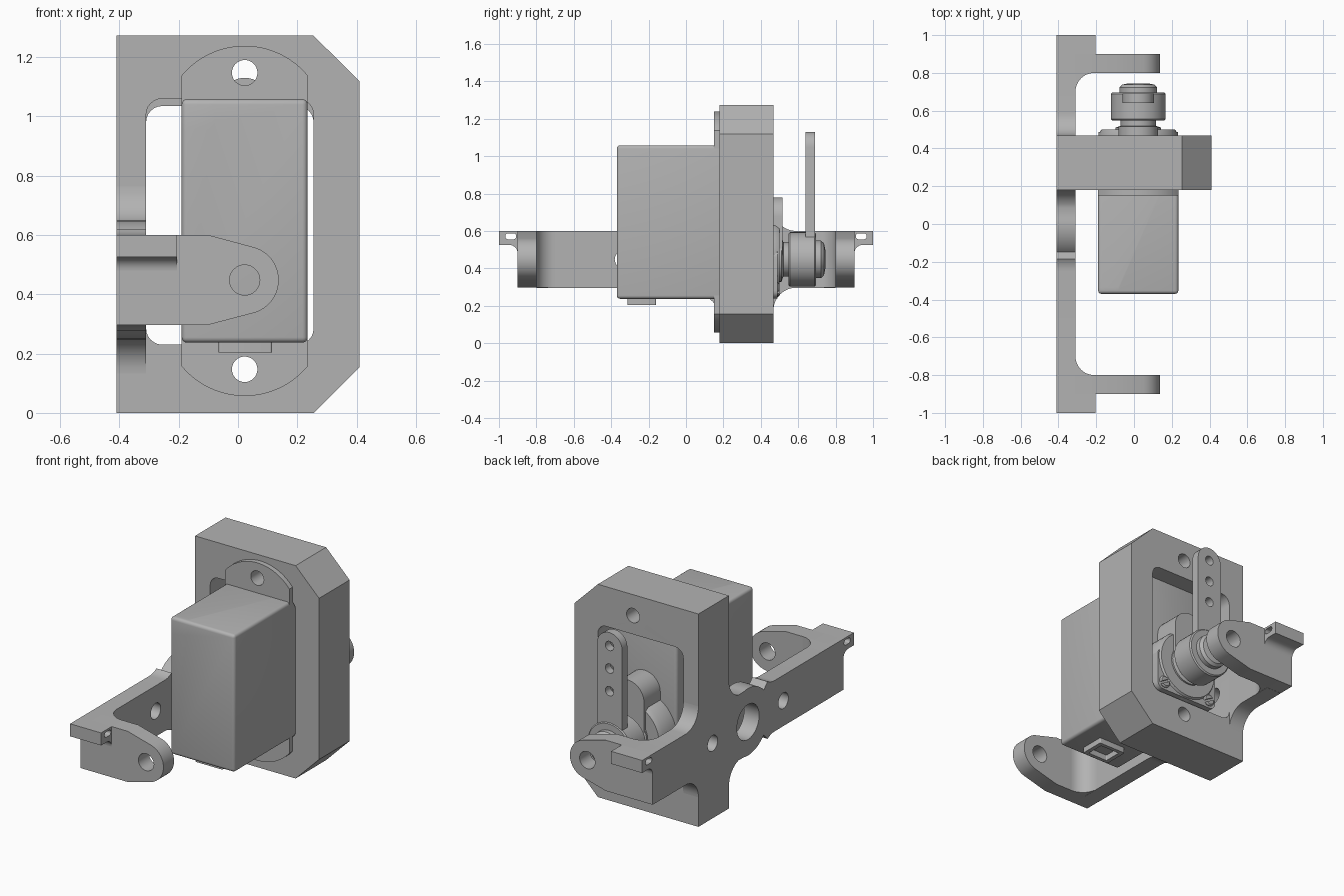
import bpy, bmesh, math
from mathutils import Matrix, Vector

old = bpy.data.objects.get("Cube")
if old:
    bpy.data.objects.remove(old)

grey = bpy.data.materials.new("light_grey")
grey.use_nodes = True
COLOR = (0.45, 0.45, 0.45, 1)
grey.diffuse_color = COLOR
grey.node_tree.nodes["Principled BSDF"].inputs["Base Color"].default_value = COLOR

CX, CZ = 0.0225, 0.448      # output shaft axis
FRONT, BACK = 0.18, 0.468   # frame faces along y
AXES = {"xz": (0, 2, 1), "yz": (1, 2, 0), "xy": (0, 1, 2)}


def finish(obj):
    me = obj.data
    for p in me.polygons:
        p.use_smooth = True
    me.set_sharp_from_angle(angle=math.radians(32))
    return obj


def add_mesh(name, bm):
    bmesh.ops.recalc_face_normals(bm, faces=bm.faces)
    me = bpy.data.meshes.new(name)
    bm.to_mesh(me)
    bm.free()
    me.materials.clear()
    me.materials.append(grey)
    obj = bpy.data.objects.new(name, me)
    bpy.context.collection.objects.link(obj)
    return finish(obj)


def evaluated(obj):
    dg = bpy.context.evaluated_depsgraph_get()
    return bpy.data.meshes.new_from_object(obj.evaluated_get(dg), depsgraph=dg)


def prism(name, plane, loops, a, b):
    """Extrude an outline (with hole loops) from a to b along the plane's normal."""
    cu = bpy.data.curves.new(name, "CURVE")
    cu.dimensions, cu.fill_mode, cu.extrude = "2D", "BOTH", (b - a) / 2
    for loop in loops:
        sp = cu.splines.new("POLY")
        sp.points.add(len(loop) - 1)
        for pt, (u, v) in zip(sp.points, loop):
            pt.co = (u, v, 0, 1)
        sp.use_cyclic_u = True
    tmp = bpy.data.objects.new(name, cu)
    bpy.context.collection.objects.link(tmp)
    bpy.context.view_layer.update()
    me = evaluated(tmp)
    bpy.data.objects.remove(tmp)
    bm = bmesh.new()
    bm.from_mesh(me)
    bpy.data.meshes.remove(me)
    bmesh.ops.remove_doubles(bm, verts=bm.verts, dist=1e-5)
    iu, iv, iw = AXES[plane]
    for vert in bm.verts:
        u, v, w = vert.co
        vert.co[iu], vert.co[iv], vert.co[iw] = u, v, w + (a + b) / 2
    return add_mesh(name, bm)


def arc(u, v, r, start, end, n=12):
    return [(u + r * math.cos(t), v + r * math.sin(t)) for t in
            (math.radians(start + (end - start) * i / n) for i in range(n + 1))]


def circle(u, v, r, n=32):
    return arc(u, v, r, 0, 360, n)[:-1]


def rounded(u0, u1, v0, v1, r):
    return (arc(u1 - r, v1 - r, r, 0, 90, 6) + arc(u0 + r, v1 - r, r, 90, 180, 6)
            + arc(u0 + r, v0 + r, r, 180, 270, 6) + arc(u1 - r, v0 + r, r, 270, 360, 6))


def box(name, x0, x1, y0, y1, z0, z1, bevel=0):
    bm = bmesh.new()
    bmesh.ops.create_cube(bm, size=1)
    for v in bm.verts:
        v.co = ((x0 + x1) / 2 + v.co.x * (x1 - x0), (y0 + y1) / 2 + v.co.y * (y1 - y0),
                (z0 + z1) / 2 + v.co.z * (z1 - z0))
    if bevel:
        bmesh.ops.bevel(bm, geom=bm.edges[:], offset=bevel, segments=4, profile=0.5,
                        affect="EDGES")
    return add_mesh(name, bm)


def lathe(name, profile, x, z, steps=48):
    """Revolve (radius, y) points about an axis parallel to y."""
    bm = bmesh.new()
    vs = [bm.verts.new((r, y, 0)) for r, y in profile]
    es = [bm.edges.new(pair) for pair in zip(vs, vs[1:])]
    bmesh.ops.spin(bm, geom=vs + es, cent=(0, 0, 0), axis=(0, 1, 0),
                   angle=math.tau, steps=steps, use_duplicate=False)
    bmesh.ops.remove_doubles(bm, verts=bm.verts, dist=1e-5)
    bmesh.ops.translate(bm, verts=bm.verts, vec=(x, 0, z))
    return add_mesh(name, bm)


def cut(obj, cutter):
    mod = obj.modifiers.new("cut", "BOOLEAN")
    mod.operation, mod.solver, mod.object = "DIFFERENCE", "EXACT", cutter
    bpy.context.view_layer.update()
    me = evaluated(obj)
    obj.modifiers.clear()
    obj.data = me
    bpy.data.objects.remove(cutter)
    return finish(obj)


def slotted_screw(name, x, z, r, base, top, angle):
    """Screw head along y, with its slot in the face at top."""
    d = 1 if top > base else -1
    head = lathe(name, [(0, base), (r, base), (r, top - d * 0.008),
                        (r - 0.008, top), (0, top)], x, z, 32)
    groove = box("slot_cutter", -r * 1.3, r * 1.3, -0.015, 0.015, -0.007, 0.007)
    groove.data.transform(Matrix.Translation((x, top, z))
                          @ Matrix.Rotation(math.radians(angle), 4, "Y"))
    return cut(head, groove)


# Frame: chamfered plate with a stepped window and two screw holes
outline = [(-0.41, 0), (0.255, 0), (0.41, 0.155), (0.41, 1.118), (0.255, 1.272), (-0.41, 1.272)]
ears = [circle(CX, z, 0.043) for z in (0.147, 1.147)]
for name, y0, y1, top in (("frame_front", FRONT, 0.36, 1.06), ("frame_back", 0.36, BACK, 1.035)):
    part = prism(name, "xz", [outline, rounded(-0.31, 0.255, 0.23, top, 0.055)] + ears, y0, y1)
    cut(part, prism("side_hole_cutter", "yz", [circle(0.334, CZ, 0.047)], -0.45, -0.28))

# Side bar: front piece swells round a large hole, both pieces flare into the frame
upper = ([(-0.8, 0.152), (-0.25, 0.152)] + arc(-0.25, 0.272, 0.12, 270, 303, 5)
         + arc(0, 0, 0.2, 138, 80, 12) + arc(0.055, 0.315, 0.125, 285, 360, 8))
upper = [(u, min(v, 0.315)) for u, v in upper]


def both_halves(pts):
    return ([(u, CZ + v) for u, v in pts] + [(u, CZ - v) for u, v in reversed(pts)])


prism("bar_front", "yz", [both_halves(upper), circle(0, CZ, 0.105),
                          circle(-0.334, CZ, 0.047)], -0.41, -0.31)
rear = arc(BACK + 0.12, 0.272, 0.12, 180, 270) + [(0.8, 0.152)]
prism("bar_back", "yz", [both_halves(rear)], -0.41, -0.31)

# Bearing tabs, inner fillets and slotted end blocks, mirrored front to back
for s, side in ((1, "back"), (-1, "front")):
    lo, hi = sorted((s * 0.8, s * 0.9))
    tab = ([(-0.41, 0.297), (-0.1, 0.297)] + arc(CX, CZ, 0.115, -76, 76, 24)
           + [(-0.1, 0.6), (-0.41, 0.6)])
    prism(side + "_tab", "xz", [tab, circle(CX, CZ, 0.051)], lo, hi)
    corner = [(-0.31, s * 0.8)] + [(u, s * v) for u, v in arc(-0.21, 0.7, 0.1, 90, 180)]
    prism(side + "_tab_fillet", "xy", [corner], 0.297, 0.6)
    block = [(0.9, 0.6), (1, 0.6), (1, 0.525)] + arc(0.945, 0.48, 0.045, 90, 180, 8)
    slot = rounded(0.908, 0.966, 0.555, 0.587, 0.014)
    prism(side + "_end_block", "yz", [[(s * u, v) for u, v in block],
                                      [(s * u, v) for u, v in slot]], -0.41, -0.205)

# Motor case with a notched corner and its screw
case = box("motor_case", -0.19, 0.235, -0.37, 0.36, 0.237, 1.058, 0.018)
cut(case, prism("notch_cutter", "xz", [rounded(-0.3, -0.083, 0.957, 1.2, 0.02)], -0.5, -0.335))
slotted_screw("case_screw", -0.138, 1.008, 0.048, -0.335, -0.368, 45)

# Mounting flange with bowed ends
half, rise = 0.2125, 0.1
bow = (half ** 2 + rise ** 2) / (2 * rise)
sweep = math.degrees(math.asin(half / bow))
flange = (arc(CX, 1.238 - bow, bow, 90 - sweep, 90 + sweep, 24)
          + arc(CX, 0.057 + bow, bow, 270 - sweep, 270 + sweep, 24))
prism("flange", "xz", [flange] + ears, 0.15, FRONT)

# Cable socket under the case
prism("cable_socket", "xy", [rounded(-0.065, 0.115, -0.312, -0.16, 0.008),
                             rounded(-0.04, 0.09, -0.29, -0.182, 0.005)], 0.203, 0.24)

# Gearbox cover, raised lobe and cover screws
prism("gear_cover", "xz", [rounded(-0.188, 0.233, 0.24, 0.5, 0.04)], 0.34, 0.488)
lathe("gear_dome", [(0, 0.34), (0.21, 0.34), (0.21, 0.475), (0.195, 0.5), (0, 0.5)], CX, CZ)
lobe = arc(CX, 0.675, 0.105, 0, 180, 20) + arc(CX, CZ, 0.105, 180, 360, 20)
prism("gear_lobe", "xz", [lobe], 0.34, 0.515)
for x, side in ((-0.14, "right"), (0.185, "left")):
    slotted_screw(side + "_cover_screw", x, 0.288, 0.036, 0.45, 0.5, 30)

# Output shaft, hub and centre screw
lathe("shaft_hub", [(0, 0.48), (0.12, 0.48), (0.12, 0.51), (0.093, 0.52), (0.093, 0.548),
                    (0.138, 0.548), (0.145, 0.555), (0.145, 0.688), (0.138, 0.695),
                    (0.1, 0.695), (0.1, 0.722), (0.085, 0.738), (0.05, 0.745), (0, 0.745)], CX, CZ)

# Horn arm with three holes
arm = arc(CX, 1.047, 0.083, 0, 180, 20) + [(CX - 0.083, 0.5), (CX + 0.083, 0.5)]
prism("horn_arm", "xz", [arm] + [circle(CX, z, 0.028, 20) for z in (1.05, 0.915, 0.78)],
      0.64, 0.69)
